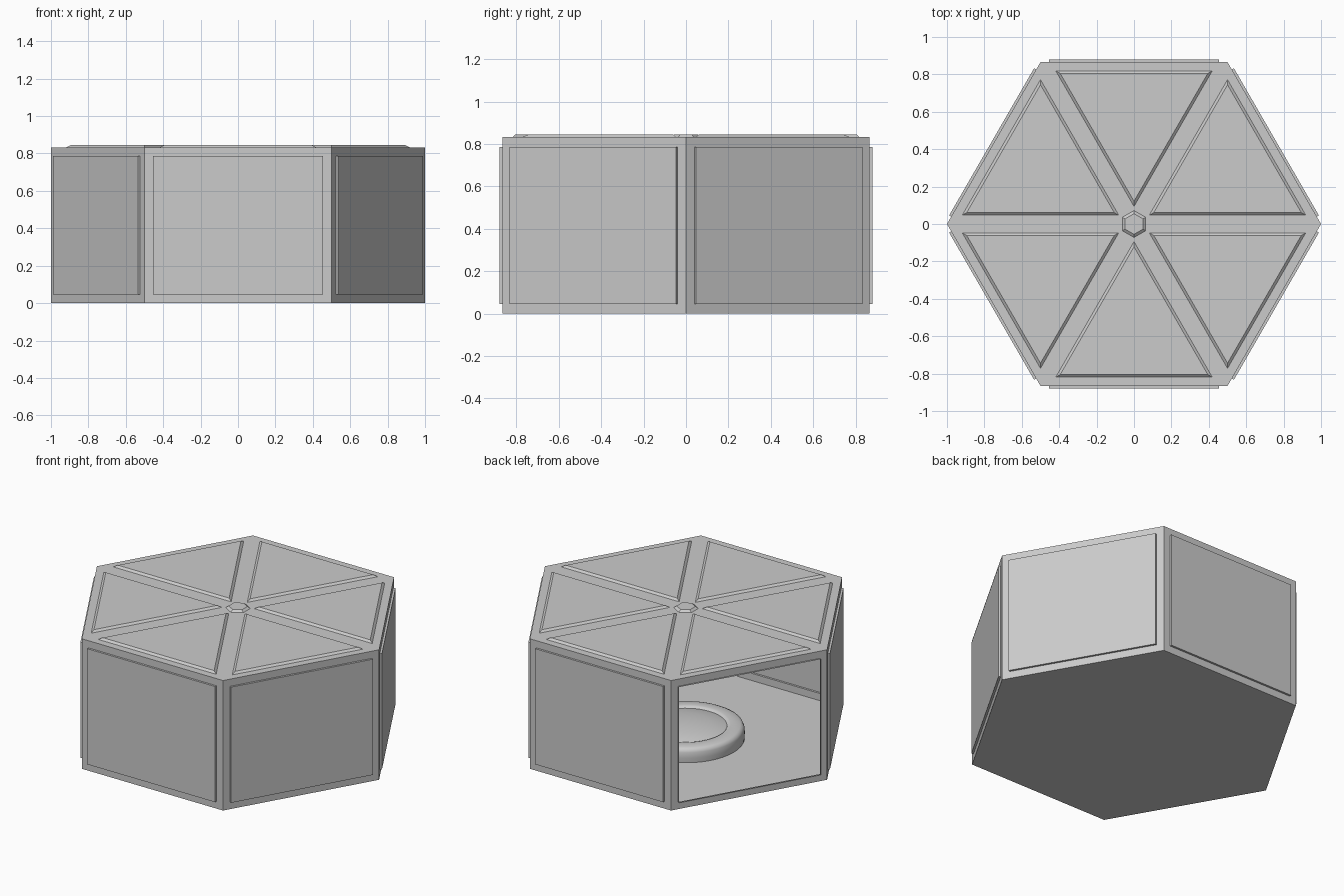
import bpy, bmesh, math

if "Cube" in bpy.data.objects:
    bpy.data.objects.remove(bpy.data.objects["Cube"])

def finish(name, bm):
    mesh = bpy.data.meshes.new(name)
    bm.to_mesh(mesh)
    bm.free()
    ob = bpy.data.objects.new(name, mesh)
    bpy.context.collection.objects.link(ob)
    return ob

H = 0.833  # wall height

# hexagonal room shell: floor, six walls, roof made of six triangles
bm = bmesh.new()
ring = [(math.cos(math.radians(60 * i)), math.sin(math.radians(60 * i))) for i in range(6)]
low = [bm.verts.new((x, y, 0)) for x, y in ring]
top = [bm.verts.new((x, y, H)) for x, y in ring]
peak = bm.verts.new((0, 0, H))
bm.faces.new(low[::-1])
walls, roof = [], []
for i in range(6):
    j = (i + 1) % 6
    walls.append(bm.faces.new((low[i], low[j], top[j], top[i])))
    roof.append(bm.faces.new((top[i], top[j], peak)))
bm.normal_update()

# raised wall panels with square edges
bmesh.ops.inset_individual(bm, faces=walls, thickness=0.046, use_even_offset=True)
bm.normal_update()
for i, f in enumerate(walls):
    n = f.normal.copy()
    new = bmesh.ops.extrude_discrete_faces(bm, faces=[f])["faces"]
    bmesh.ops.translate(bm, vec=n * 0.013, verts=new[0].verts)
    if i == 2:  # doorway at the back left keeps only its rim
        bmesh.ops.delete(bm, geom=new, context='FACES')

# raised roof panels with sloping edges
bmesh.ops.inset_individual(bm, faces=roof, thickness=0.047, use_even_offset=True)
bm.normal_update()
bmesh.ops.inset_individual(bm, faces=roof, thickness=0.014, depth=0.012, use_even_offset=True)
finish("hexagon_room", bm)

# small raised hexagon at the roof centre
bm = bmesh.new()
rings = []
for r, z in ((0.072, H), (0.055, H + 0.012)):
    rings.append([bm.verts.new((r * math.cos(math.radians(30 + 60 * i)),
                                r * math.sin(math.radians(30 + 60 * i)), z)) for i in range(6)])
for i in range(6):
    j = (i + 1) % 6
    bm.faces.new((rings[0][i], rings[0][j], rings[1][j], rings[1][i]))
bm.faces.new(rings[1])
finish("roof_cap", bm)

# round floor pad with rounded rim and shallow dome, turned from a profile
profile = [(0.34, 0.0), (0.342, 0.03), (0.34, 0.065), (0.332, 0.082), (0.315, 0.09),
           (0.26, 0.092), (0.245, 0.088), (0.238, 0.08), (0.2, 0.09), (0.14, 0.099),
           (0.07, 0.105), (0.0, 0.107)]
bm = bmesh.new()
verts = [bm.verts.new((r, 0, z)) for r, z in profile]
edges = [bm.edges.new(p) for p in zip(verts, verts[1:])]
bmesh.ops.spin(bm, geom=verts + edges, cent=(0, 0, 0), axis=(0, 0, 1),
               angle=math.tau, steps=48, use_merge=True)
bmesh.ops.remove_doubles(bm, verts=bm.verts, dist=0.0005)
bmesh.ops.recalc_face_normals(bm, faces=bm.faces)
pad = finish("floor_pad", bm)
bpy.context.view_layer.objects.active = pad
pad.select_set(True)
bpy.ops.object.shade_smooth_by_angle(angle=math.radians(40))
